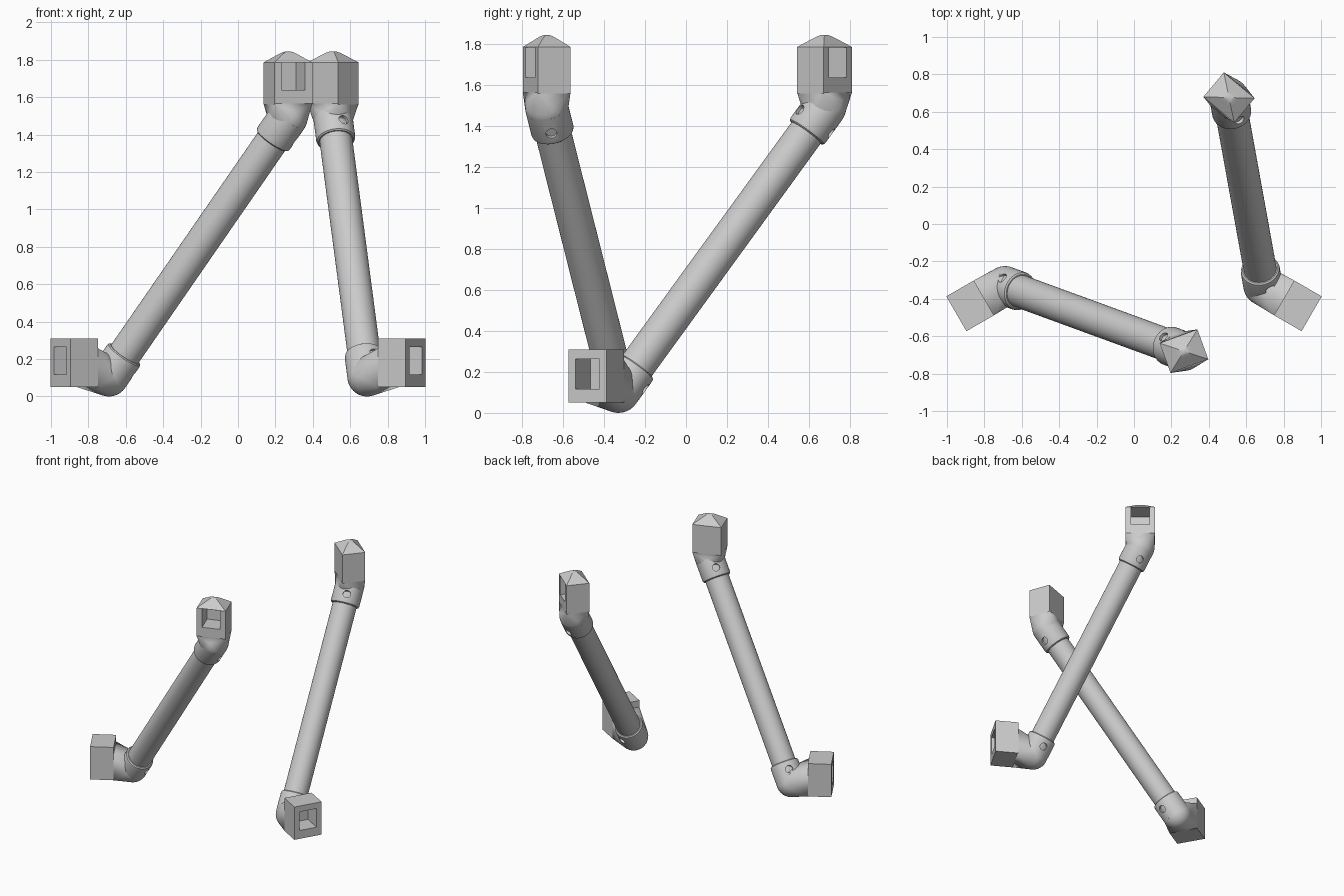
import bpy, bmesh, math
from mathutils import Matrix, Vector

cube = bpy.data.objects.get("Cube")
if cube:
    bpy.data.objects.remove(cube, do_unlink=True)

grey = bpy.data.materials.new("plain_grey")
grey.use_nodes = True
grey.diffuse_color = (0.6, 0.6, 0.6, 1)
grey.node_tree.nodes["Principled BSDF"].inputs["Base Color"].default_value = (0.6, 0.6, 0.6, 1)

JOINT_R, COLLAR_R, TUBE_R = 0.105, 0.105, 0.088
WIDTH, DEPTH = 0.215, 0.17


def finish(name, bm, matrix=Matrix()):
    bmesh.ops.recalc_face_normals(bm, faces=bm.faces[:])
    mesh = bpy.data.meshes.new(name)
    bm.to_mesh(mesh)
    bm.free()
    mesh.transform(matrix)
    mesh.materials.append(grey)
    mesh.shade_smooth()
    mesh.set_sharp_from_angle(angle=math.radians(30))
    obj = bpy.data.objects.new(name, mesh)
    bpy.context.collection.objects.link(obj)
    return obj


def box(name, size, centre, matrix):
    bm = bmesh.new()
    bmesh.ops.create_cube(bm, size=1)
    bmesh.ops.scale(bm, vec=size, verts=bm.verts)
    bmesh.ops.translate(bm, vec=centre, verts=bm.verts)
    return finish(name, bm, matrix)


def lathe(name, profile, origin, axis, segments=48):
    """Turn (radius, distance) points around an axis."""
    bm = bmesh.new()
    pts = [bm.verts.new((r, 0, d)) for r, d in profile]
    edges = [bm.edges.new(pair) for pair in zip(pts, pts[1:])]
    bmesh.ops.spin(bm, geom=pts + edges, cent=(0, 0, 0), axis=(0, 0, 1),
                   angle=math.tau, steps=segments, use_duplicate=False)
    bmesh.ops.remove_doubles(bm, verts=bm.verts, dist=1e-5)
    turn = axis.to_track_quat('Z', 'Y').to_matrix().to_4x4()
    return finish(name, bm, Matrix.Translation(origin) @ turn)


def cut(obj, cutter):
    """Subtract the cutter, keep the result and drop the cutter."""
    cutter.hide_render = True
    mod = obj.modifiers.new("cut", 'BOOLEAN')
    mod.operation, mod.solver, mod.object = 'DIFFERENCE', 'EXACT', cutter
    deps = bpy.context.evaluated_depsgraph_get()
    mesh = bpy.data.meshes.new_from_object(obj.evaluated_get(deps))
    obj.modifiers.clear()
    obj.data = mesh
    mesh.set_sharp_from_angle(angle=math.radians(30))
    bpy.data.objects.remove(cutter, do_unlink=True)


def elbow(name, corners, joint):
    """Hull that blends a block face into the round joint."""
    bm = bmesh.new()
    bmesh.ops.create_uvsphere(bm, u_segments=40, v_segments=20, radius=JOINT_R,
                              matrix=Matrix.Translation(joint))
    bmesh.ops.delete(bm, geom=bm.edges[:], context='EDGES_FACES')
    for c in corners:
        bm.verts.new(c)
    out = bmesh.ops.convex_hull(bm, input=bm.verts[:])
    spare = {g for g in out["geom_interior"] if isinstance(g, bmesh.types.BMVert)}
    bmesh.ops.delete(bm, geom=list(spare), context='VERTS')
    finish(name, bm)


def socket_block(name, frame, base, height, hole_z):
    """Square block with a blind socket in its local -y face."""
    block = box(name, (WIDTH, DEPTH, height), (0, 0, base + height / 2), frame)
    cut(block, box("socket_cutter", (0.135, 0.29, 0.147), (0, -DEPTH / 2, hole_z), frame))


def collar(name, joint, axis, side):
    """Sleeve over the tube end with two round screw holes."""
    sleeve = lathe(name, [(0, 0), (COLLAR_R, 0), (COLLAR_R, 0.135), (0.102, 0.147),
                          (0.094, 0.153), (0, 0.153)], joint, axis)
    across = Vector((0, 0, 1)).cross(axis).normalized() * side
    up = across.cross(axis).normalized()
    for way in (1, -1):
        out = (up * way + across * 0.36).normalized()
        cut(sleeve, lathe("hole_cutter", [(0, 0.086), (0.027, 0.086), (0.027, 0.15), (0, 0.15)],
                          joint + axis * 0.085, out, 24))


def pyramid_cap(name, frame, z):
    """Low four-sided roof with a softened tip."""
    bm = bmesh.new()
    rings = []
    for s, h in ((1, 0), (0.4, 0.043), (0.25, 0.053), (0.1, 0.059)):
        rings.append([bm.verts.new((x * s * WIDTH / 2, y * s * DEPTH / 2, z + h))
                      for x, y in ((-1, -1), (1, -1), (1, 1), (-1, 1))])
    for low, high in zip(rings, rings[1:]):
        for i in range(4):
            j = (i + 1) % 4
            bm.faces.new((low[i], low[j], high[j], high[i]))
    bm.faces.new(rings[-1])
    bm.faces.new(rings[0][::-1])
    finish(name, bm, frame)


def strut(label, foot, head, foot_turn, head_turn, side):
    foot, head = Vector(foot), Vector(head)
    axis = (head - foot).normalized()
    half_w, half_d = WIDTH / 2, DEPTH / 2

    # Tube and its end collars
    length = (head - foot).length
    lathe(label + "_tube", [(0, 0), (TUBE_R, 0), (TUBE_R, length), (0, length)], foot, axis)
    collar(label + "_lower_collar", foot, axis, side)
    collar(label + "_upper_collar", head, -axis, -side)

    # Lower block lies flat, beside the joint
    spin = Matrix.Rotation(math.radians(foot_turn), 4, 'Z')
    frame = Matrix.Translation((foot.x, foot.y, 0)) @ spin @ Matrix.Translation((0, -0.215, 0))
    socket_block(label + "_lower_block", frame, 0.05, 0.26, 0.19)
    elbow(label + "_lower_elbow", [frame @ Vector((x, half_d - 0.005, z))
          for x in (-half_w, half_w) for z in (0.05, 0.26)], foot)

    # Upper block stands on the joint
    spin = Matrix.Rotation(math.radians(head_turn), 4, 'Z')
    frame = Matrix.Translation((head.x, head.y, 0)) @ spin
    socket_block(label + "_upper_block", frame, 1.56, 0.226, 1.711)
    elbow(label + "_upper_elbow", [frame @ Vector((x, y, 1.565))
          for x in (-half_w, half_w) for y in (-half_d, half_d)], head)
    pyramid_cap(label + "_cap", frame, 1.786)


strut("right_strut", (-0.69, -0.33, 0.105), (0.267, -0.68, 1.49), -60, 20, 1)
strut("left_strut", (0.69, -0.33, 0.105), (0.508, 0.676, 1.49), 60, 140, -1)
